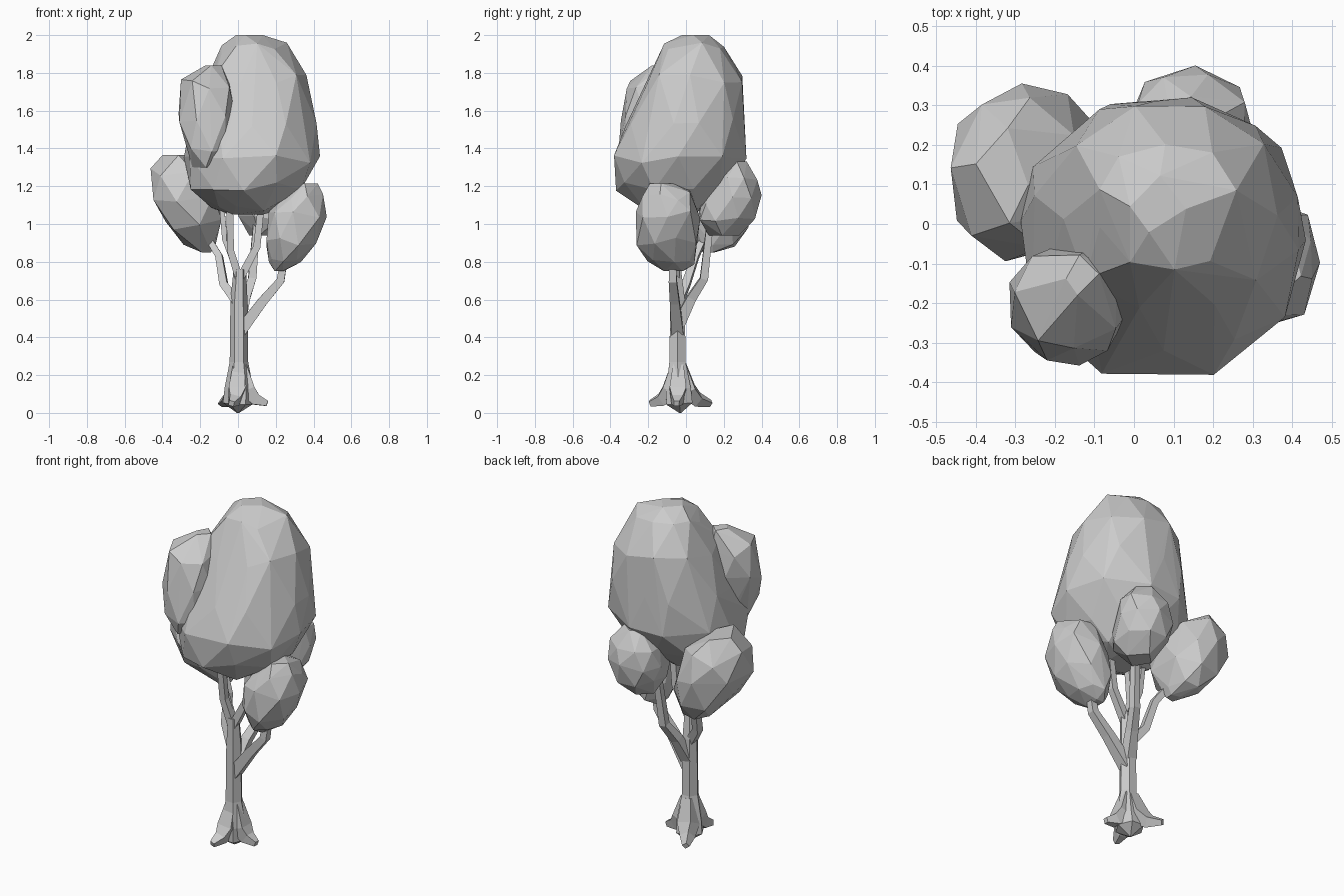
import bpy, bmesh, math, random
from mathutils import Vector


def finish(name, bm):
    bmesh.ops.recalc_face_normals(bm, faces=bm.faces[:])
    me = bpy.data.meshes.new(name)
    bm.to_mesh(me)
    bm.free()
    ob = bpy.data.objects.new(name, me)
    bpy.context.collection.objects.link(ob)
    return ob


# Faceted foliage: hull over rough, slightly squarish rings (z, x min, x max, y min, y max)
def foliage(name, rings, sides, seed, square=2.3):
    rng = random.Random(seed)
    bm = bmesh.new()
    last = len(rings) - 1
    for k, (z, x0, x1, y0, y1) in enumerate(rings):
        n = sides if 0 < k < last else 4
        for i in range(n):
            a = math.tau * (i + 0.5 * (k % 2) + rng.uniform(-0.2, 0.2)) / n
            c, d = math.cos(a), math.sin(a)
            s = rng.uniform(1.0, 1.05) / (abs(c) ** square + abs(d) ** square) ** (1 / square)
            dz = rng.uniform(-0.03, 0.03) if 0 < k < last else 0
            bm.verts.new(((x0 + x1) / 2 + (x1 - x0) / 2 * s * c,
                          (y0 + y1) / 2 + (y1 - y0) / 2 * s * d, z + dz))
    res = bmesh.ops.convex_hull(bm, input=bm.verts[:])
    dead = {v for v in res["geom_interior"] + res["geom_unused"]
            if isinstance(v, bmesh.types.BMVert)}
    bmesh.ops.delete(bm, geom=list(dead), context='VERTS')
    return finish(name, bm)


# Faceted limb swept along points (x, y, z, radius)
def limb(name, pts, sides=4):
    bm = bmesh.new()
    ps = [Vector(p[:3]) for p in pts]
    prev = None
    for k, p in enumerate(ps):
        t = (ps[min(k + 1, len(ps) - 1)] - ps[max(k - 1, 0)]).normalized()
        u = Vector((0, 1, 0)) if abs(t.y) < 0.8 else Vector((1, 0, 0))
        if prev:
            u = prev[1]
        u = (u - t * u.dot(t)).normalized()
        w = t.cross(u)
        ring = []
        for i in range(sides):
            a = math.tau * (i + 0.5) / sides
            ring.append(bm.verts.new(p + pts[k][3] * (u * math.cos(a) + w * math.sin(a))))
        if prev:
            for i in range(sides):
                j = (i + 1) % sides
                bm.faces.new((prev[0][i], prev[0][j], ring[j], ring[i]))
        else:
            bm.faces.new(ring[::-1])
        prev = (ring, u)
    bm.faces.new(prev[0])
    return finish(name, bm)


# Leaf masses
foliage("main_crown", [
    (2.0, -0.01, 0.13, -0.02, 0.12), (1.93, -0.09, 0.26, -0.11, 0.2),
    (1.76, -0.17, 0.36, -0.21, 0.30), (1.54, -0.24, 0.405, -0.31, 0.31),
    (1.35, -0.28, 0.425, -0.39, 0.315), (1.2, -0.26, 0.33, -0.36, 0.22),
    (1.1, -0.14, 0.25, -0.22, 0.12), (1.05, -0.06, 0.15, -0.12, 0.04)], 10, 3)
foliage("front_left_leaves", [
    (1.84, -0.17, -0.09, -0.18, -0.08), (1.74, -0.3, -0.03, -0.31, -0.06),
    (1.56, -0.315, -0.02, -0.35, -0.06), (1.41, -0.27, -0.06, -0.36, -0.1),
    (1.3, -0.24, -0.12, -0.32, -0.14)], 7, 5)
foliage("left_leaves", [
    (1.365, -0.4, -0.27, 0.0, 0.24), (1.27, -0.46, -0.14, -0.07, 0.32),
    (1.14, -0.46, -0.08, -0.09, 0.345), (1.0, -0.38, -0.08, -0.06, 0.33),
    (0.91, -0.29, -0.12, 0.05, 0.26), (0.85, -0.2, -0.14, 0.08, 0.16)], 7, 8)
foliage("right_leaves", [
    (1.215, 0.31, 0.42, -0.19, -0.07), (1.15, 0.23, 0.45, -0.23, 0.03),
    (1.04, 0.165, 0.465, -0.265, 0.07), (0.91, 0.14, 0.42, -0.26, 0.065),
    (0.81, 0.165, 0.33, -0.2, 0.04), (0.75, 0.18, 0.25, -0.12, -0.01)], 8, 11)
foliage("back_leaves", [
    (1.33, 0.09, 0.21, 0.24, 0.32), (1.25, 0.01, 0.28, 0.16, 0.38),
    (1.13, -0.01, 0.29, 0.08, 0.4), (1.03, 0.0, 0.27, 0.06, 0.37),
    (0.94, 0.06, 0.21, 0.12, 0.28)], 8, 14)

# Trunk with pointed underside
limb("trunk", [(0.0, -0.03, 0.0, 0.006), (0.0, -0.035, 0.05, 0.08),
               (0.005, -0.04, 0.13, 0.076), (0.005, -0.045, 0.27, 0.049),
               (0.005, -0.045, 0.6, 0.045), (0.01, -0.055, 0.76, 0.033)], 6)

# Three spreading roots
for i, (x, y) in enumerate([(0.155, -0.05), (-0.035, -0.19), (-0.09, 0.13)]):
    cx, cy = 0.005, -0.04
    f = lambda t, z, r: (cx + (x - cx) * t, cy + (y - cy) * t, z, r)
    limb(f"root_{i + 1}", [f(0.08, 0.25, 0.04), f(0.28, 0.12, 0.062),
                           f(0.6, 0.07, 0.042), f(1.0, 0.05, 0.02)])

# Branches reaching into the leaves
branches = {
    "right_branch": [(0.01, -0.045, 0.43, 0.045), (0.13, -0.06, 0.59, 0.036),
                     (0.225, -0.07, 0.7, 0.03), (0.25, -0.07, 0.85, 0.024)],
    "back_branch": [(0.01, -0.035, 0.48, 0.045), (0.04, 0.03, 0.61, 0.035),
                    (0.075, 0.095, 0.71, 0.03), (0.1, 0.13, 1.03, 0.024)],
    "left_branch": [(0.0, -0.045, 0.58, 0.035), (-0.075, 0.0, 0.68, 0.03),
                    (-0.1, 0.05, 0.83, 0.026), (-0.18, 0.11, 0.96, 0.022)],
    "crown_branch_1": [(0.01, -0.055, 0.7, 0.03), (-0.04, -0.07, 0.86, 0.026),
                       (-0.045, -0.1, 1.13, 0.025)],
    "crown_branch_2": [(0.01, -0.055, 0.71, 0.03), (0.1, -0.055, 0.88, 0.027),
                       (0.125, -0.06, 1.12, 0.024)],
    "crown_branch_3": [(0.0, -0.05, 0.74, 0.024), (-0.07, -0.04, 0.92, 0.02),
                       (-0.09, -0.03, 1.14, 0.018)],
}
for name, pts in branches.items():
    limb(name, pts)
